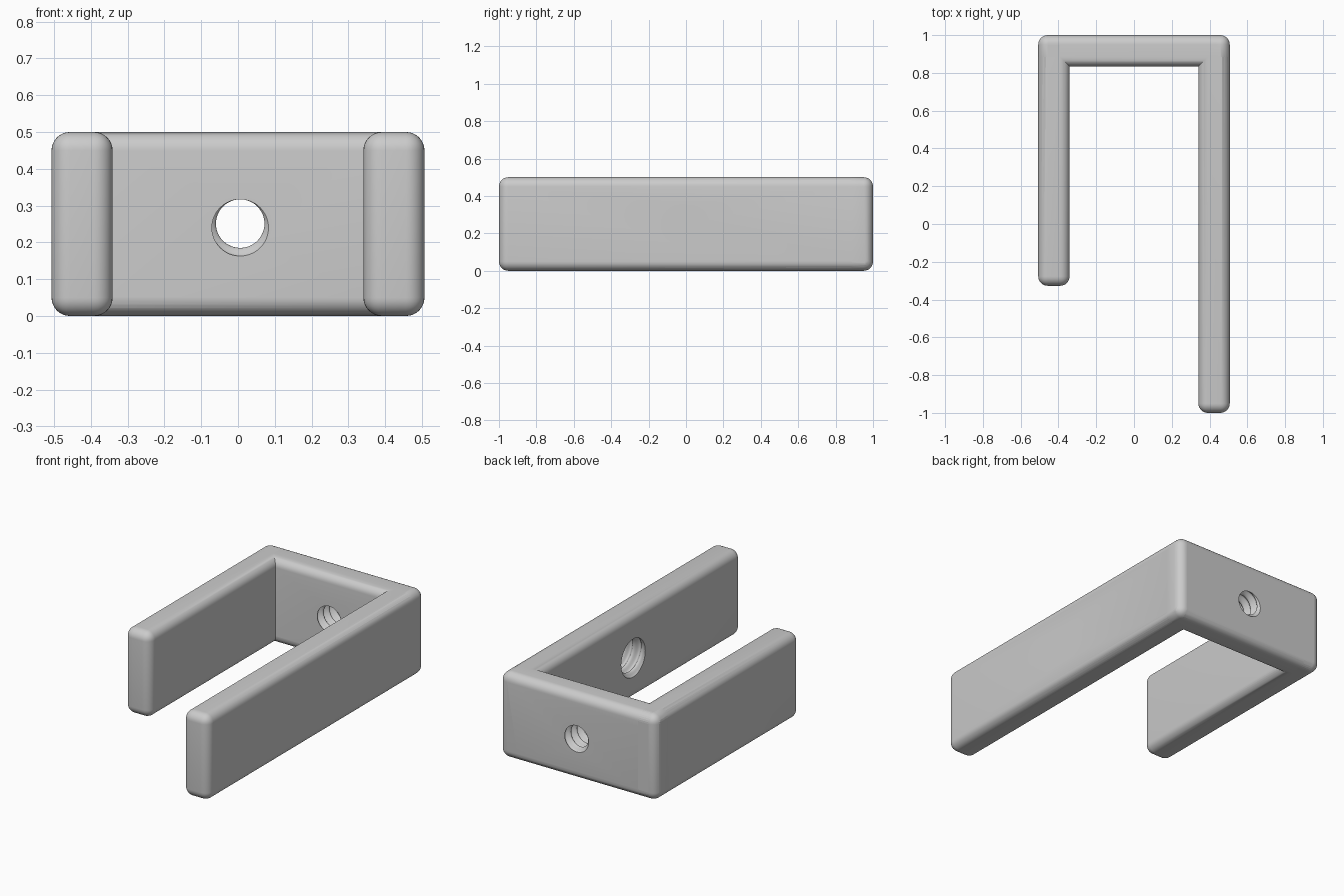
import bpy, bmesh
from math import sin, cos, pi, radians
from mathutils import Vector

cube = bpy.data.objects.get("Cube")
if cube:
    bpy.data.objects.remove(cube)

W, T, H, R = 0.507, 0.166, 0.5, 0.05   # half width, wall, height, edge radius

grey = bpy.data.materials.new("plain grey")
grey.use_nodes = True
grey.diffuse_color = (0.6, 0.6, 0.6, 1)
grey.node_tree.nodes["Principled BSDF"].inputs["Base Color"].default_value = (0.6, 0.6, 0.6, 1)


def make_object(name, bm):
    bmesh.ops.recalc_face_normals(bm, faces=bm.faces)
    mesh = bpy.data.meshes.new(name)
    bm.to_mesh(mesh)
    bm.free()
    mesh.materials.append(grey)
    obj = bpy.data.objects.new(name, mesh)
    bpy.context.collection.objects.link(obj)
    return obj


def rounded_bar(name, x0, x1, y0, y1):
    """Box of full height with all edges rounded."""
    bm = bmesh.new()
    bmesh.ops.create_cube(bm, size=1)
    bmesh.ops.scale(bm, vec=(x1 - x0, y1 - y0, H), verts=bm.verts)
    bmesh.ops.translate(bm, vec=((x0 + x1) / 2, (y0 + y1) / 2, H / 2), verts=bm.verts)
    bmesh.ops.bevel(bm, geom=bm.edges[:], offset=R, segments=8, profile=0.5, affect='EDGES')
    return make_object(name, bm)


def thread_cutter(name, start, axis, radius, turns=3, wobble=0.011, sides=48, steps=24):
    """Corkscrew made of off-centre circles turning about the axis."""
    axis, down = Vector(axis), Vector((0, 0, -1))
    side = axis.cross(down)
    extra = steps // 2
    bm = bmesh.new()
    rings = []
    for i in range(-extra, turns * steps + extra + 1):
        a = 2 * pi * i / steps
        centre = (Vector(start) + axis * (T * i / (turns * steps))
                  + wobble * (cos(a) * down + sin(a) * side))
        rings.append([bm.verts.new(centre + radius * (cos(b) * down + sin(b) * side))
                      for b in (2 * pi * k / sides for k in range(sides))])
    for r0, r1 in zip(rings, rings[1:]):
        for k in range(sides):
            n = (k + 1) % sides
            bm.faces.new((r0[k], r0[n], r1[n], r1[k]))
    bm.faces.new(rings[0])
    bm.faces.new(rings[-1])
    bmesh.ops.triangulate(bm, faces=[f for f in bm.faces if len(f.verts) == 4])
    cutter = make_object(name, bm)
    cutter.hide_render = True
    return cutter


def combine(target, other, operation):
    mod = target.modifiers.new(operation.lower(), 'BOOLEAN')
    mod.operation, mod.solver, mod.object = operation, 'EXACT', other
    bpy.context.view_layer.objects.active = target
    bpy.ops.object.modifier_apply(modifier=mod.name)
    bpy.data.objects.remove(other)


# Three rounded bars joined into a hook-shaped bracket
bracket = rounded_bar("bracket", -W, W, 1 - T, 1)
combine(bracket, rounded_bar("long_arm", W - T, W, -1, 1), 'UNION')
combine(bracket, rounded_bar("short_arm", -W, T - W, -0.327, 1), 'UNION')

# Threaded holes through the back bar and the long arm
combine(bracket, thread_cutter("back_hole", (0.006, 1 - T, 0.251), (0, 1, 0), 0.077), 'DIFFERENCE')
combine(bracket, thread_cutter("arm_hole", (W, 0, 0.252), (-1, 0, 0), 0.111), 'DIFFERENCE')

bpy.ops.object.select_all(action='DESELECT')
bracket.select_set(True)
bpy.context.view_layer.objects.active = bracket
bpy.ops.object.shade_smooth_by_angle(angle=radians(30))
